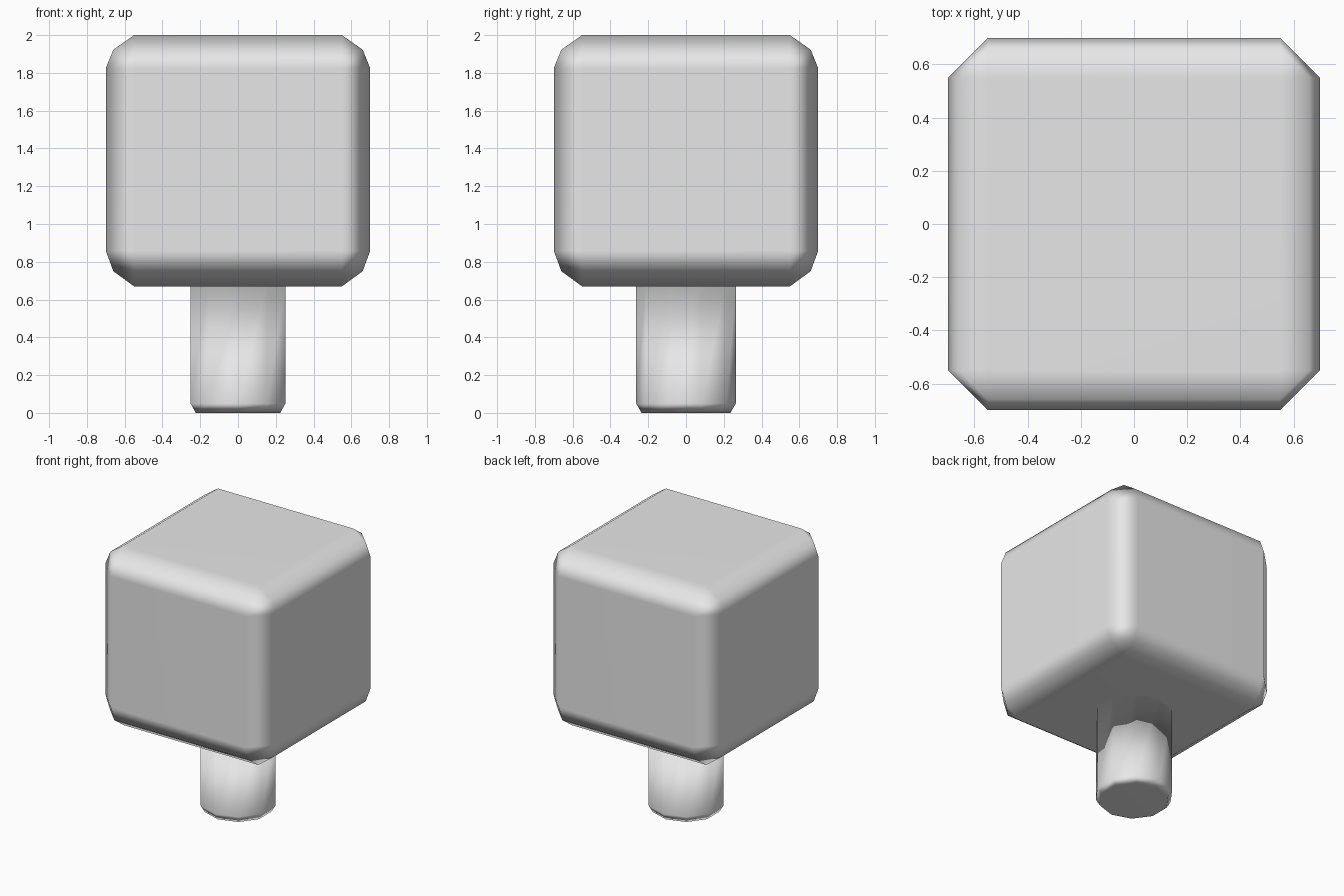
import bpy
import bmesh
import math

cube = bpy.data.objects.get("Cube")
if cube:
    bpy.data.objects.remove(cube, do_unlink=True)

# One plain grey for everything
grey = bpy.data.materials.new("light_grey")
grey.use_nodes = True
colour = (0.8, 0.8, 0.8, 1.0)
grey.diffuse_color = colour
grey.node_tree.nodes["Principled BSDF"].inputs["Base Color"].default_value = colour


def loft(name, rings):
    """Skin a stack of equal-length rings, cap both ends and shade softly."""
    bm = bmesh.new()
    loops = [[bm.verts.new(p) for p in ring] for ring in rings]
    n = len(loops[0])
    for low, high in zip(loops, loops[1:]):
        for i in range(n):
            j = (i + 1) % n
            bm.faces.new((low[i], low[j], high[j], high[i]))
    bm.faces.new(loops[0][::-1])
    bm.faces.new(loops[-1])
    bmesh.ops.remove_doubles(bm, verts=bm.verts[:], dist=0.0005)
    bmesh.ops.recalc_face_normals(bm, faces=bm.faces[:])
    for f in bm.faces:
        f.smooth = True
    mesh = bpy.data.meshes.new(name)
    bm.to_mesh(mesh)
    bm.free()
    mesh.materials.append(grey)
    obj = bpy.data.objects.new(name, mesh)
    bpy.context.collection.objects.link(obj)
    # Keeps the broad faces flat while the bevels blend
    mod = obj.modifiers.new("soft_bevels", 'WEIGHTED_NORMAL')
    mod.weight = 75
    return obj


FLAT = 0.55  # half width of each flat face


def block_ring(half, z):
    """Square with cut corners; collapses to a plain square at half = FLAT."""
    h, f = half, FLAT
    return [(x, y, z) for x, y in ((h, -f), (h, f), (f, h), (-f, h),
                                   (-h, f), (-h, -f), (-f, -h), (f, -h))]


def stem_ring(radius, z, sides=10):
    """Ten-sided ring with a corner pointing forwards."""
    angles = [2 * math.pi * i / sides - math.pi / 2 for i in range(sides)]
    return [(radius * math.cos(a), radius * math.sin(a), z) for a in angles]


# Rounded block
loft("rounded_block", [block_ring(h, z) for h, z in (
    (FLAT, 0.67), (0.66, 0.75), (0.70, 0.858),
    (0.70, 1.825), (0.66, 1.923), (FLAT, 2.0))])

# Stem with a chamfered foot, ending just inside the block
loft("stem", [stem_ring(r, z) for r, z in (
    (0.235, 0.0), (0.264, 0.05), (0.264, 0.69))])
